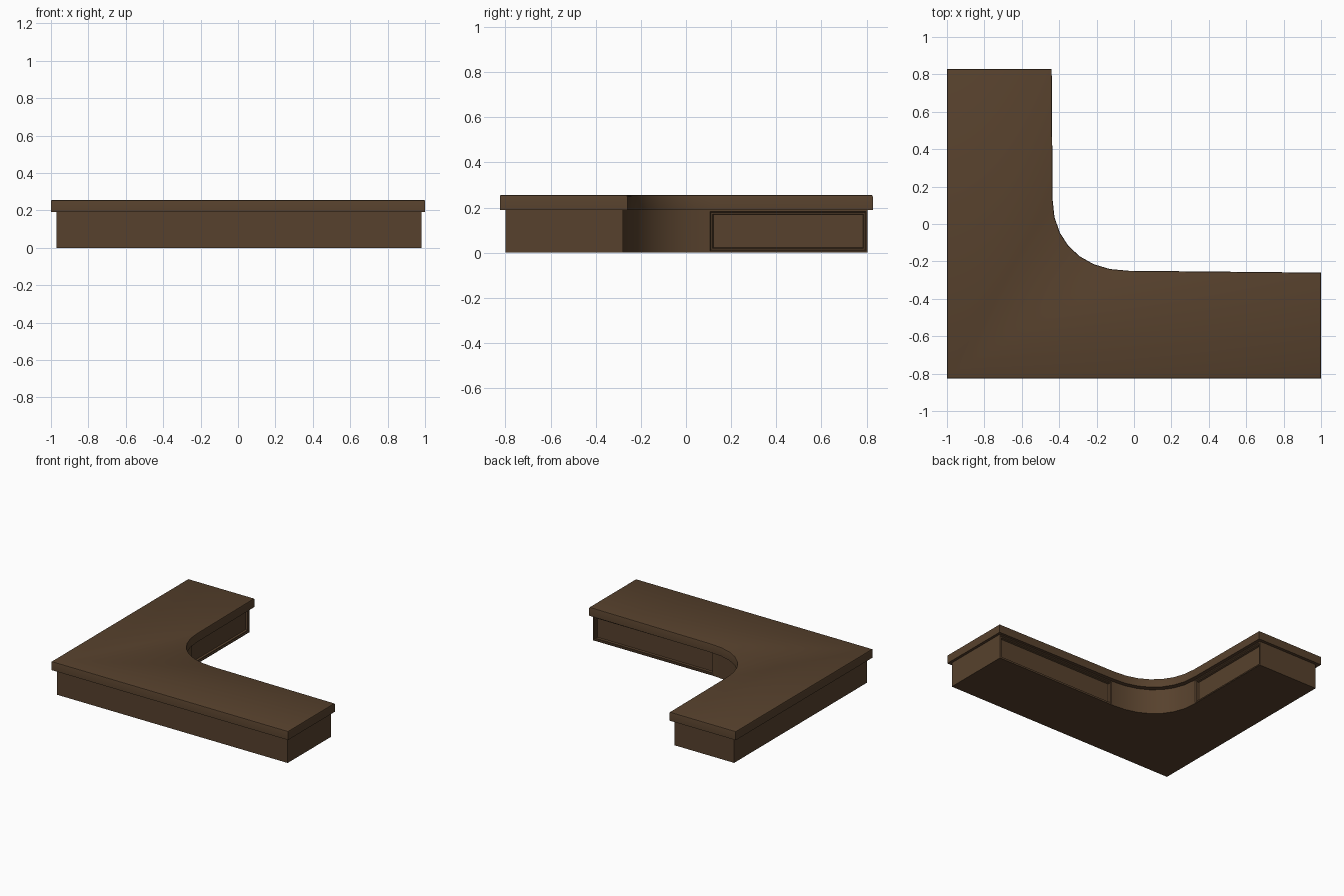
import bpy, bmesh
from mathutils import Vector

if "Cube" in bpy.data.objects:
    bpy.data.objects.remove(bpy.data.objects["Cube"])

wood = bpy.data.materials.new("dark brown wood")
wood.diffuse_color = (0.095, 0.053, 0.026, 1)
wood.use_nodes = True
wood.node_tree.nodes["Principled BSDF"].inputs["Base Color"].default_value = wood.diffuse_color


def inner_curve(a, b, n=7):
    """Rounded inside corner from point a (along x arm) to b (along y arm)."""
    a, b = Vector(a), Vector(b)
    c = Vector((b.x, a.y))          # sharp corner the curve bends around
    k = 0.6
    p, q = a.lerp(c, k), b.lerp(c, k)
    pts = []
    for i in range(n + 1):
        t = i / n
        s = 1 - t
        pts.append(a * s**3 + p * 3 * s * s * t + q * 3 * s * t * t + b * t**3)
    return [tuple(v) for v in pts]


def slab(name, outline, z0, z1, edit=None):
    """Extrude a flat outline from z0 to z1."""
    bm = bmesh.new()
    face = bm.faces.new([bm.verts.new((x, y, z0)) for x, y in outline])
    ext = bmesh.ops.extrude_face_region(bm, geom=[face])["geom"]
    for v in ext:
        if isinstance(v, bmesh.types.BMVert):
            v.co.z = z1
    if not any(f.calc_center_median().z < z0 + 1e-5 for f in bm.faces):
        bm.faces.new([v for v in bm.verts if v.co.z < z0 + 1e-5])
    bmesh.ops.recalc_face_normals(bm, faces=bm.faces)
    if edit:
        edit(bm)
    me = bpy.data.meshes.new(name)
    bm.to_mesh(me)
    bm.free()
    me.materials.append(wood)
    ob = bpy.data.objects.new(name, me)
    bpy.context.collection.objects.link(ob)
    bpy.ops.object.select_all(action='DESELECT')
    ob.select_set(True)
    bpy.context.view_layer.objects.active = ob
    bpy.ops.object.shade_smooth_by_angle(angle=0.6)
    return ob


def sunken_panels(bm):
    """Framed, recessed panels on the two long inner walls."""
    walls = [f for f in bm.faces if abs(f.normal.z) < 0.1 and f.calc_area() > 0.1
             and max(f.normal.x, f.normal.y) > 0.95
             and -0.5 < f.calc_center_median().x < 0.6
             and -0.4 < f.calc_center_median().y < 0.6]
    for f in walls:
        for thick, depth in ((0.010, 0.0), (0.006, -0.006), (0.010, 0.0), (0.005, -0.014)):
            bmesh.ops.inset_individual(bm, faces=[f], thickness=thick, depth=depth)


def ease_edges(bm):
    """Softened top edge of the counter."""
    edges = [e for e in bm.edges if all(v.co.z > 0.25 for v in e.verts)]
    bmesh.ops.bevel(bm, geom=edges, offset=0.008, segments=2, profile=0.5,
                    affect='EDGES')


# Base cabinet
slab("base", [(-0.97, -0.80), (0.98, -0.80), (0.98, -0.28)]
     + inner_curve((-0.04, -0.28), (-0.465, 0.10))
     + [(-0.465, 0.805), (-0.97, 0.805)], 0.0, 0.19, sunken_panels)

# Overhanging counter top
slab("counter_top", [(-1, -0.825), (1, -0.825), (1, -0.26)]
     + inner_curve((-0.03, -0.25), (-0.435, 0.13))
     + [(-0.44, 0.828), (-1, 0.828)], 0.19, 0.256, ease_edges)
